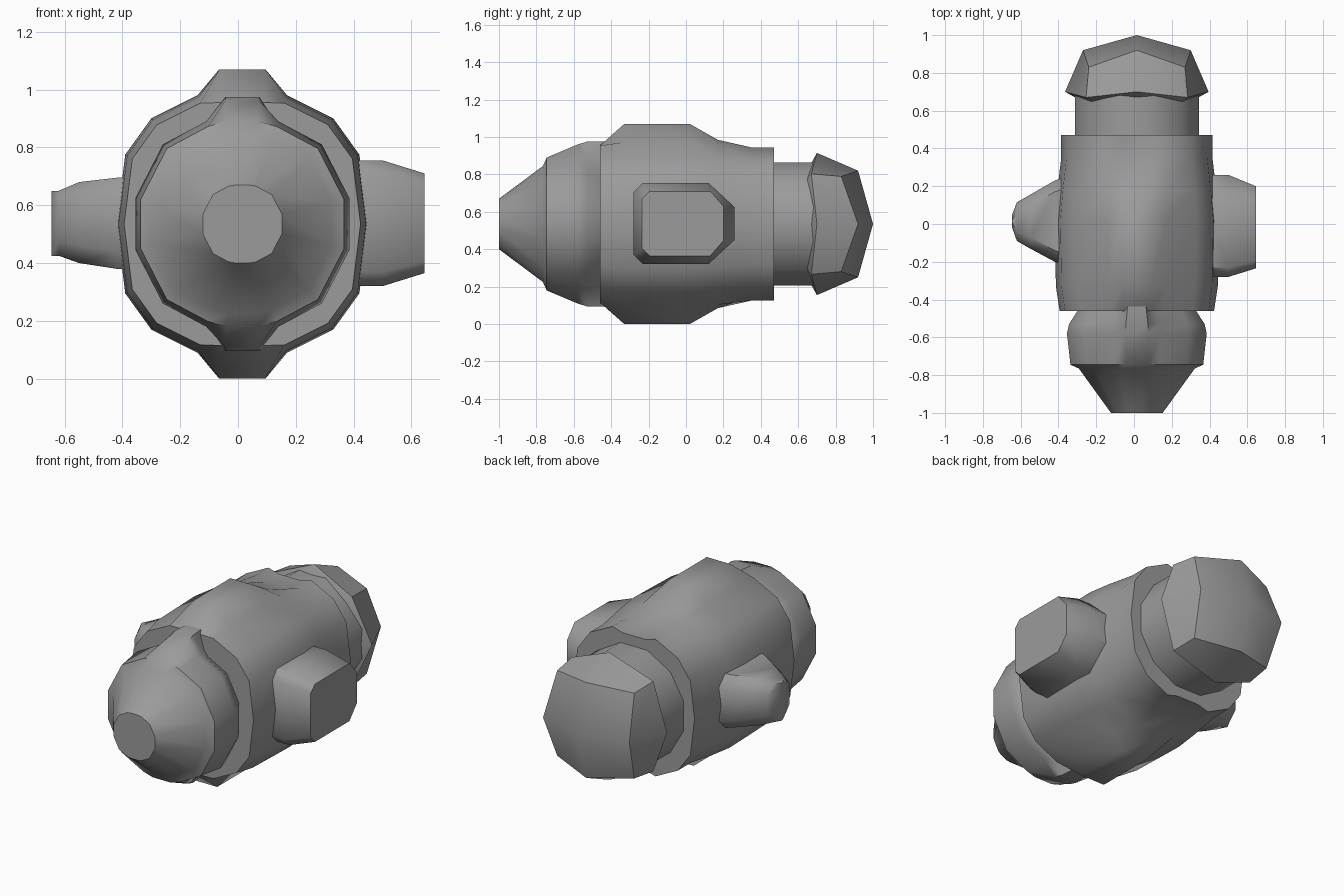
import bpy, bmesh, math
from mathutils import Vector

cube = bpy.data.objects.get("Cube")
if cube:
    bpy.data.objects.remove(cube, do_unlink=True)

grey = bpy.data.materials.new("plain_grey")
grey.use_nodes = True
grey.diffuse_color = (0.33, 0.33, 0.33, 1)
grey.node_tree.nodes["Principled BSDF"].inputs["Base Color"].default_value = grey.diffuse_color

CENTRE = Vector((0.015, 0, 0.535))


def loft(name, rings, angle=45):
    """Skin a list of equal-length closed rings and cap both ends."""
    bm = bmesh.new()
    loops = [[bm.verts.new(p) for p in ring] for ring in rings]
    n = len(loops[0])
    for a, b in zip(loops, loops[1:]):
        for i in range(n):
            j = (i + 1) % n
            bm.faces.new((a[i], a[j], b[j], b[i]))
    bm.faces.new(loops[0][::-1])
    bm.faces.new(loops[-1])
    bmesh.ops.remove_doubles(bm, verts=bm.verts, dist=0.0005)
    bmesh.ops.recalc_face_normals(bm, faces=bm.faces)
    mesh = bpy.data.meshes.new(name)
    bm.to_mesh(mesh)
    bm.free()
    mesh.materials.append(grey)
    obj = bpy.data.objects.new(name, mesh)
    bpy.context.collection.objects.link(obj)
    bpy.ops.object.select_all(action="DESELECT")
    obj.select_set(True)
    bpy.context.view_layer.objects.active = obj
    bpy.ops.object.shade_smooth_by_angle(angle=math.radians(angle))
    return obj


def keyed_ring(quarter, y, scale, key):
    """Mirror a quarter outline into a full ring; its first point is the ridge, at height key."""
    q = [(quarter[0][0] * scale, key)] + [(x * scale, z * scale) for x, z in quarter[1:]]
    lower = [(x, -z) for x, z in reversed(q) if z > 0]
    half = q + lower
    full = half + [(-x, z) for x, z in reversed(half) if x > 0]
    return [CENTRE + Vector((x, y, z)) for x, z in full]


# Main barrel with a raised ridge above and below
barrel = [(0.08, 0), (0.155, 0.445), (0.315, 0.365), (0.405, 0.24), (0.435, 0)]
stations = [(-0.46, 0.94, 0.42), (-0.33, 0.985, 0.535), (0.02, 1, 0.535),
            (0.17, 0.97, 0.45), (0.35, 0.92, 0.39), (0.47, 0.92, 0.39)]
loft("barrel", [keyed_ring(barrel, *s) for s in stations])

# Blunt nose and its keyed collar
collar = [(0.06, 0), (0.125, 0.355), (0.275, 0.275), (0.37, 0.09)]
stations = [(-1, 0.37, 0.135), (-0.765, 0.83, 0.31), (-0.745, 0.95, 0.355),
            (-0.58, 1, 0.425), (-0.53, 0.97, 0.44), (-0.42, 0.78, 0.44)]
loft("nose", [keyed_ring(collar, *s) for s in stations])


def round_ring(sides, y, radius, turn=0.5):
    steps = [2 * math.pi * (i + turn) / sides for i in range(sides)]
    return [CENTRE + Vector((radius * math.cos(t), y, radius * math.sin(t))) for t in steps]


# Neck behind the barrel
loft("neck", [round_ring(12, y, 0.34) for y in (0.42, 0.72)])


# Faceted tail cap: axis points and diagonal points alternate
def tail_ring(axis_r, axis_y, diag_r, diag_y):
    a, b = round_ring(8, axis_y, axis_r, 0), round_ring(8, diag_y, diag_r, 0)
    return [(b if i % 2 else a)[i] for i in range(8)]


loft("tail_cap", [tail_ring(0.29, 0.65, 0.29, 0.62), tail_ring(0.38, 0.70, 0.38, 0.67),
                  tail_ring(0.285, 0.92, 0.36, 0.83), tail_ring(0, 1, 0, 1)], 50)


# Side pods: chamfered blocks lofted sideways
def pod_ring(x, y0, y1, z0, z1, front, back, lift):
    return [(x, y, z) for y, z in (
        (y0, z0 + front), (y0 + front, z0), (y1 - back, z0), (y1, z0 + lift),
        (y1, z1 - lift), (y1 - back, z1), (y0 + front, z1), (y0, z1 - front))]


loft("left_pod", [pod_ring(0.36, -0.28, 0.26, 0.32, 0.755, 0.05, 0.14, 0.13),
                  pod_ring(0.50, -0.28, 0.26, 0.32, 0.755, 0.05, 0.14, 0.13),
                  pod_ring(0.645, -0.235, 0.20, 0.365, 0.71, 0.04, 0.07, 0.08)])
loft("right_pod", [pod_ring(-0.36, -0.22, 0.25, 0.375, 0.70, 0.06, 0.06, 0.06),
                   pod_ring(-0.42, -0.20, 0.23, 0.38, 0.695, 0.06, 0.06, 0.06),
                   pod_ring(-0.55, -0.13, 0.155, 0.40, 0.68, 0.06, 0.06, 0.06),
                   pod_ring(-0.62, -0.09, 0.115, 0.425, 0.65, 0.05, 0.05, 0.05),
                   pod_ring(-0.645, -0.02, 0.05, 0.425, 0.65, 0.03, 0.03, 0.05)])
